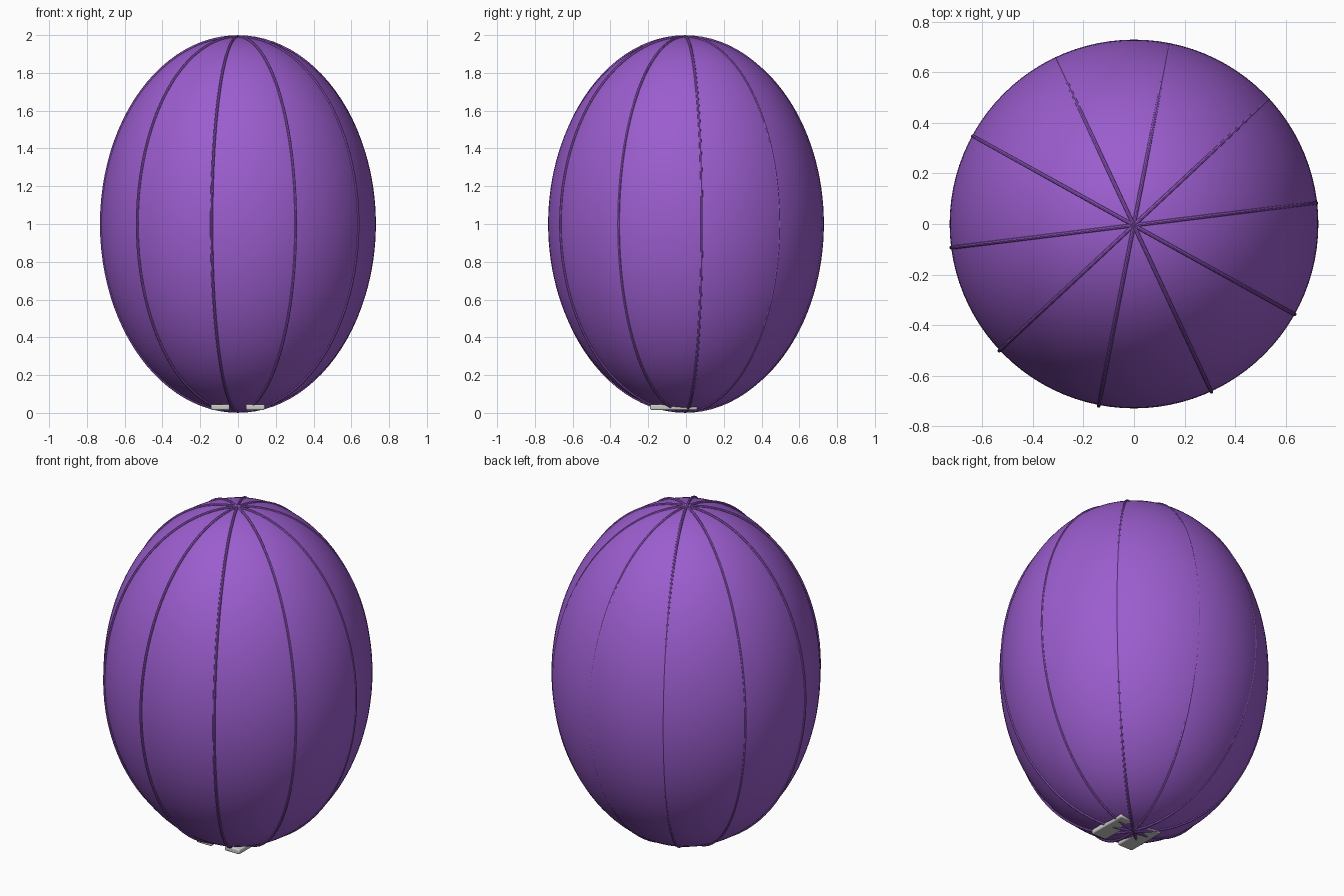
import bpy, bmesh, math
from mathutils import Matrix

old = bpy.data.objects.get("Cube")
if old:
    bpy.data.objects.remove(old, do_unlink=True)


def material(name, rgb):
    m = bpy.data.materials.new(name)
    m.use_nodes = True
    m.diffuse_color = (*rgb, 1)
    m.node_tree.nodes["Principled BSDF"].inputs["Base Color"].default_value = (*rgb, 1)
    return m


purple = material("purple", (0.33, 0.11, 0.62))
grey = material("light grey", (0.6, 0.6, 0.58))


def finish(name, bm, mat, loc=(0, 0, 0)):
    bmesh.ops.recalc_face_normals(bm, faces=bm.faces)
    mesh = bpy.data.meshes.new(name)
    bm.to_mesh(mesh)
    bm.free()
    mesh.materials.append(mat)
    ob = bpy.data.objects.new(name, mesh)
    ob.location = loc
    bpy.context.collection.objects.link(ob)
    bpy.ops.object.select_all(action='DESELECT')
    ob.select_set(True)
    bpy.context.view_layer.objects.active = ob
    bpy.ops.object.shade_smooth_by_angle(angle=math.radians(40))
    return ob


# Egg-shaped body
bm = bmesh.new()
bmesh.ops.create_uvsphere(bm, u_segments=96, v_segments=64, radius=1)
bmesh.ops.scale(bm, vec=(0.73, 0.73, 0.99), verts=bm.verts)
finish("body", bm, purple, (0, 0, 1))


# Thin hoops that run over both poles, set slightly forward
def hoop(index, angle, segments=96, sides=8, tube=0.0075):
    bm = bmesh.new()
    rings = []
    for i in range(segments):
        a = 2 * math.pi * i / segments
        ring = []
        for j in range(sides):
            b = 2 * math.pi * j / sides
            out = tube * math.cos(b)
            ring.append(bm.verts.new(((0.728 + out) * math.cos(a), tube * math.sin(b),
                                      (0.992 + out) * math.sin(a))))
        rings.append(ring)
    for i in range(segments):
        r, s = rings[i], rings[(i + 1) % segments]
        for j in range(sides):
            k = (j + 1) % sides
            bm.faces.new((r[j], r[k], s[k], s[j]))
    bmesh.ops.rotate(bm, matrix=Matrix.Rotation(angle, 3, 'Z'), verts=bm.verts)
    finish(f"hoop_{index}", bm, purple, (-0.001, -0.005, 1))


for n in range(5):
    hoop(n + 1, math.radians(7 + 36 * n))

# Flat feet under the body
for side, x in (("left", 0.092), ("right", -0.094)):
    bm = bmesh.new()
    bmesh.ops.create_cube(bm, size=1)
    bmesh.ops.scale(bm, vec=(0.1, 0.25, 0.03), verts=bm.verts)
    foot = finish(f"{side}_foot", bm, grey, (x, -0.065, 0.03))
    bevel = foot.modifiers.new("rounded edges", 'BEVEL')
    bevel.width = 0.008
    bevel.segments = 3
